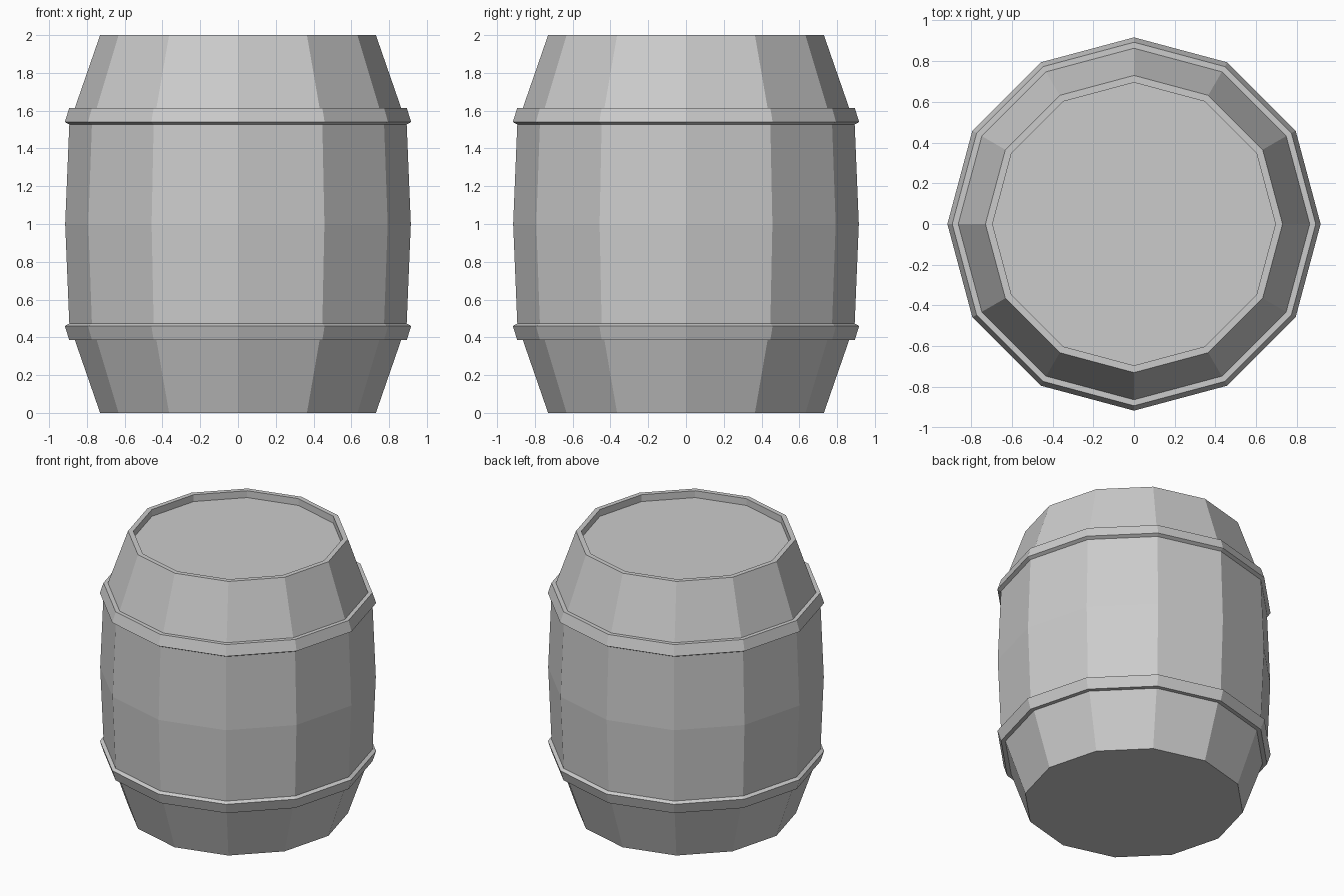
import bpy, bmesh
from math import cos, sin, tau

SIDES = 12

cube = bpy.data.objects.get("Cube")
if cube:
    bpy.data.objects.remove(cube, do_unlink=True)

grey = bpy.data.materials.new("plain grey")
grey.use_nodes = True
colour = (0.6, 0.6, 0.6, 1)
grey.diffuse_color = colour
grey.node_tree.nodes["Principled BSDF"].inputs["Base Color"].default_value = colour


def lathe(name, profile, closed=False):
    """Spin (radius, z) points round z; open profiles get end caps."""
    bm = bmesh.new()
    rings = [[bm.verts.new((r * cos(tau * i / SIDES), r * sin(tau * i / SIDES), z))
              for i in range(SIDES)] for r, z in profile]
    pairs = list(zip(rings, rings[1:]))
    if closed:
        pairs.append((rings[-1], rings[0]))
    else:
        bm.faces.new(rings[0][::-1])
        bm.faces.new(rings[-1])
    for a, b in pairs:
        for i in range(SIDES):
            j = (i + 1) % SIDES
            bm.faces.new((a[i], a[j], b[j], b[i]))
    bmesh.ops.recalc_face_normals(bm, faces=bm.faces[:])
    mesh = bpy.data.meshes.new(name)
    bm.to_mesh(mesh)
    bm.free()
    mesh.materials.append(grey)
    obj = bpy.data.objects.new(name, mesh)
    bpy.context.collection.objects.link(obj)
    return obj


# Bulging body with a shallow recessed lid
lathe("barrel_body", [(0.73, 0), (0.893, 0.47), (0.915, 1), (0.893, 1.53),
                      (0.73, 2), (0.695, 2), (0.695, 1.95)])

# Hoops, mirrored about the middle of the barrel
hoop = [(0.85, 1.615), (0.893, 1.615), (0.917, 1.54), (0.893, 1.527), (0.85, 1.527)]
lathe("upper_hoop", hoop, closed=True)
lathe("lower_hoop", [(r, 2 - z) for r, z in hoop], closed=True)
